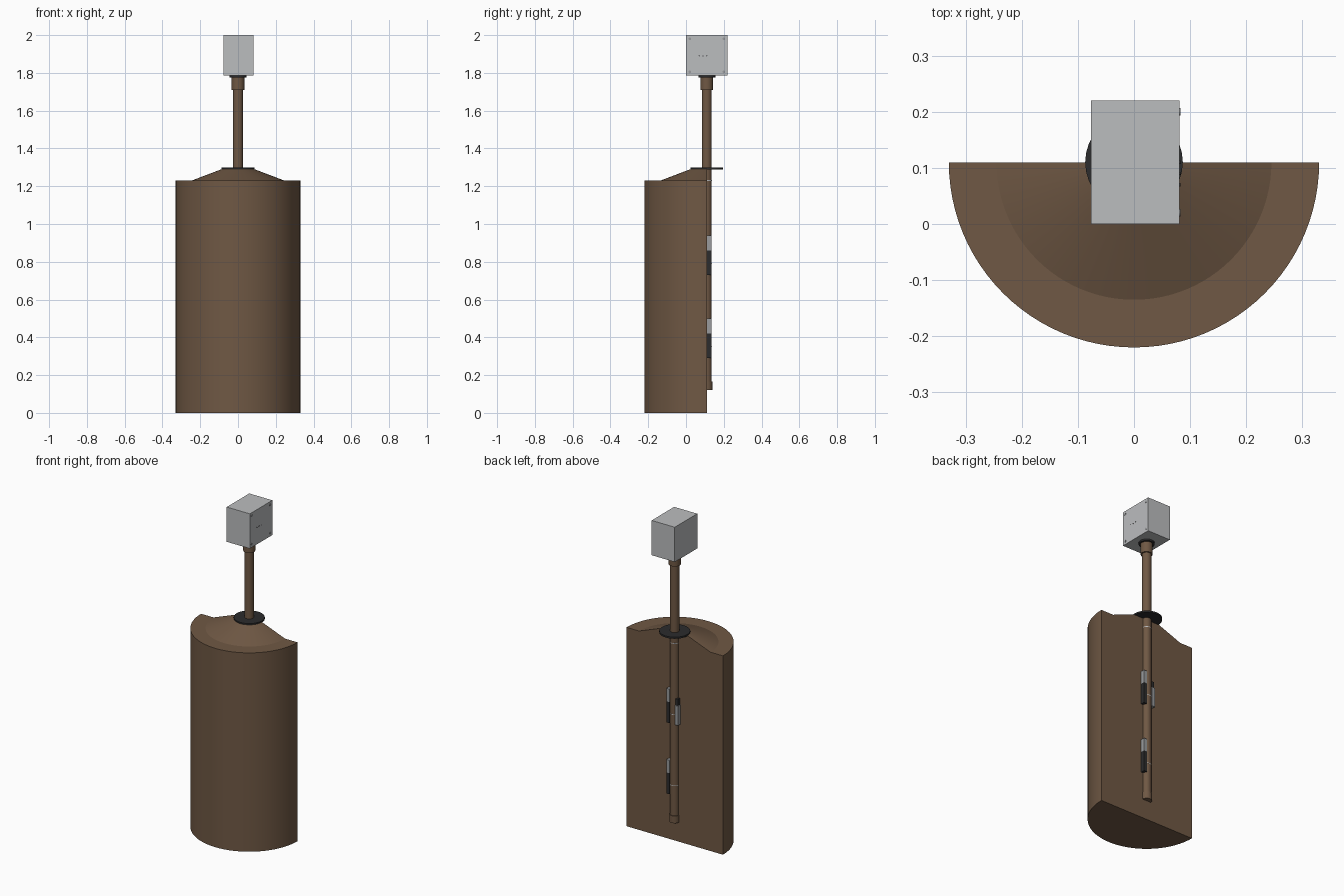
import bpy, bmesh, math
from mathutils import Matrix, Vector

if "Cube" in bpy.data.objects:
    bpy.data.objects.remove(bpy.data.objects["Cube"], do_unlink=True)

AXIS_Y = 0.11  # the post and the half drum share this axis


def material(name, r, g, b):
    m = bpy.data.materials.new(name)
    m.use_nodes = True
    m.diffuse_color = (r, g, b, 1)
    m.node_tree.nodes["Principled BSDF"].inputs["Base Color"].default_value = (r, g, b, 1)
    return m


brown = material("brown", 0.16, 0.098, 0.058)
light_grey = material("light grey", 0.5, 0.51, 0.52)
mid_grey = material("mid grey", 0.32, 0.33, 0.34)
black = material("black", 0.025, 0.025, 0.026)


def finish(bm, name, mat, smooth=True):
    bmesh.ops.recalc_face_normals(bm, faces=bm.faces)
    mesh = bpy.data.meshes.new(name)
    bm.to_mesh(mesh)
    bm.free()
    mesh.materials.append(mat)
    ob = bpy.data.objects.new(name, mesh)
    bpy.context.collection.objects.link(ob)
    if smooth:
        bpy.ops.object.select_all(action="DESELECT")
        ob.select_set(True)
        bpy.context.view_layer.objects.active = ob
        bpy.ops.object.shade_smooth_by_angle(angle=math.radians(20))
    return ob


def tube(name, radius, z0, z1, mat):
    bm = bmesh.new()
    bmesh.ops.create_cone(bm, cap_ends=True, segments=32, radius1=radius, radius2=radius,
                          depth=z1 - z0,
                          matrix=Matrix.Translation((0, AXIS_Y, (z0 + z1) / 2)))
    return finish(bm, name, mat)


def box(name, low, high, mat):
    low, high = Vector(low), Vector(high)
    bm = bmesh.new()
    bmesh.ops.create_cube(bm, size=1, matrix=Matrix.Translation((low + high) / 2)
                          @ Matrix.Diagonal((high - low).to_4d()))
    return finish(bm, name, mat, False)


def side_disc(name, y, z, radius, mat):
    bm = bmesh.new()
    bmesh.ops.create_cone(bm, cap_ends=True, segments=16, radius1=radius, radius2=radius,
                          depth=0.006, matrix=Matrix.Translation((0.08, y, z))
                          @ Matrix.Rotation(math.pi / 2, 4, "Y"))
    return finish(bm, name, mat)


# Half drum with a shallow conical lid, swept through half a turn and closed
bm = bmesh.new()
profile = [(0, 0), (0.33, 0), (0.33, 1.23), (0.245, 1.23), (0.087, 1.29), (0, 1.29)]
verts = [bm.verts.new((r, AXIS_Y, z)) for r, z in profile]
edges = [bm.edges.new(pair) for pair in zip(verts, verts[1:])]
bmesh.ops.spin(bm, geom=verts + edges, cent=(0, AXIS_Y, 0), axis=(0, 0, 1),
               angle=-math.pi, steps=48)
bmesh.ops.remove_doubles(bm, verts=bm.verts, dist=0.0005)
bmesh.ops.holes_fill(bm, edges=[e for e in bm.edges if e.is_boundary], sides=0)
finish(bm, "half_drum", brown)

# Post with its fittings
tube("post", 0.026, 0.14, 1.75, brown)
tube("post_end_cap", 0.030, 0.12, 0.165, brown)
tube("post_coupling", 0.034, 1.71, 1.778, brown)
tube("coupling_flange", 0.045, 1.775, 1.786, black)
tube("lid_flange", 0.087, 1.288, 1.298, black)
for i, z in enumerate((0.35, 0.79, 1.23)):
    tube(f"post_joint_{i + 1}", 0.0265, z - 0.002, z + 0.002, light_grey)

# Sensors clipped along the sides of the post
for i, z in enumerate((0.29, 0.73)):
    box(f"left_sensor_body_{i + 1}", (0.018, 0.085, z), (0.04, 0.135, z + 0.13), black)
    box(f"left_sensor_head_{i + 1}", (0.018, 0.085, z + 0.13), (0.04, 0.135, z + 0.21), mid_grey)
box("right_sensor_body", (-0.04, 0.085, 0.73), (-0.018, 0.135, 0.85), mid_grey)
box("right_sensor_head", (-0.036, 0.085, 0.85), (-0.018, 0.13, 0.89), black)

# Control box with corner screws and indicator dots
box("control_box", (-0.077, 0, 1.785), (0.081, 0.22, 2), light_grey)
for y in (0.02, 0.2):
    for z in (1.805, 1.98):
        side_disc("box_screw", y, z, 0.007, mid_grey)
for y in (0.07, 0.09, 0.11):
    side_disc("indicator_dot", y, 1.89, 0.003, black)
